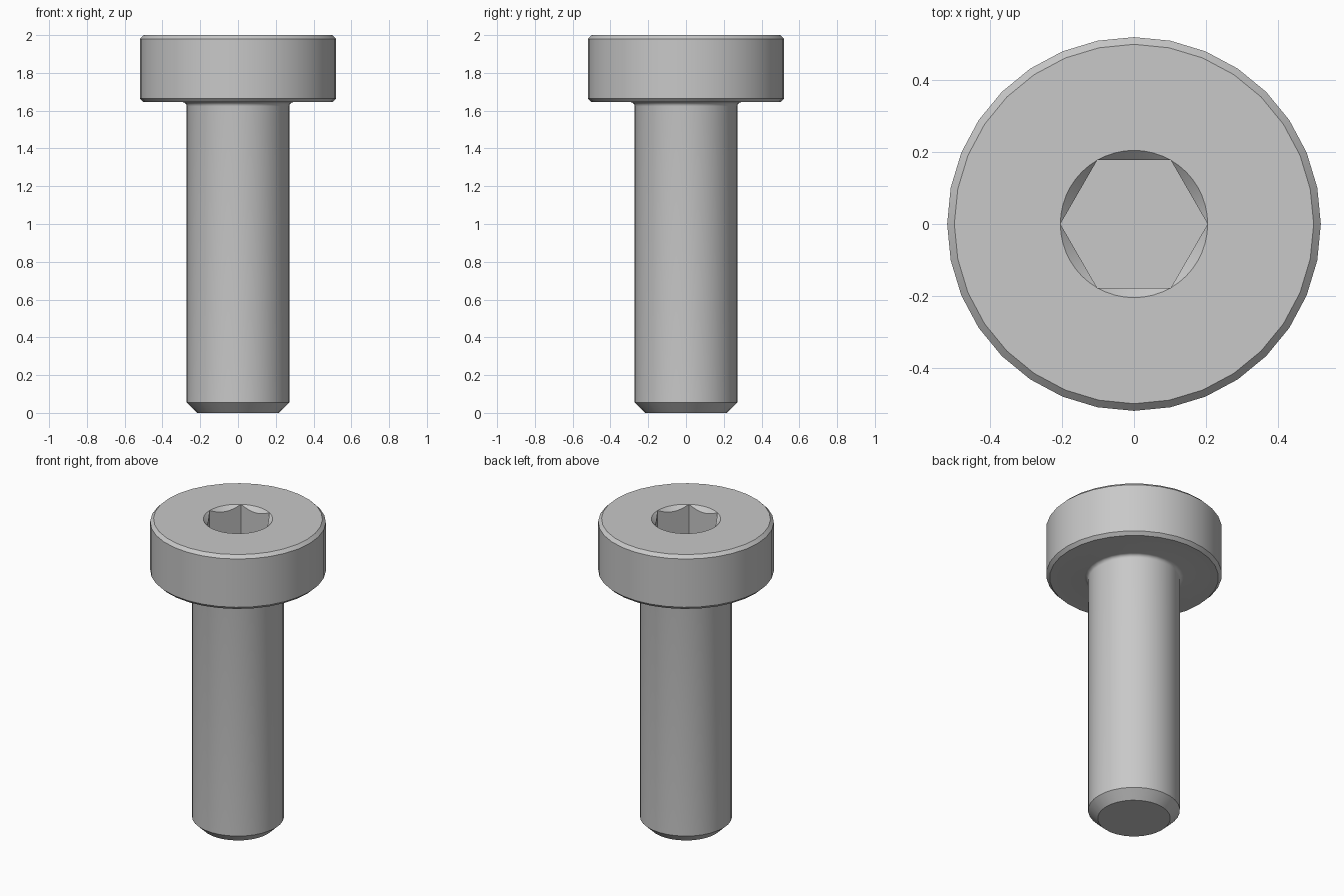
import bpy, bmesh
from math import sin, cos, pi, radians

cube = bpy.data.objects.get("Cube")
if cube:
    bpy.data.objects.remove(cube)

# Plain grey steel
steel = bpy.data.materials.new("grey steel")
steel.use_nodes = True
grey = (0.58, 0.58, 0.58, 1)
steel.diffuse_color = grey
steel.node_tree.nodes["Principled BSDF"].inputs["Base Color"].default_value = grey

SIDES, SOCKET_SIDES = 32, 48
HEAD_R, HEAD_Z, TOP, BEVEL = 0.52, 1.645, 2.0, 0.02
SHANK_R, FILLET = 0.272, 0.022
SOCKET_R, SOCKET_DEPTH = 0.205, 0.22
FLAT = SOCKET_R * cos(pi / 6)

bm = bmesh.new()


def ring(count, radius, height):
    """Loop of vertices; radius and height are functions of the angle."""
    angles = [2 * pi * i / count for i in range(count)]
    return [bm.verts.new((radius(a) * cos(a), radius(a) * sin(a), height(a))) for a in angles]


def loft(rings):
    for low, high in zip(rings, rings[1:]):
        n = len(low)
        for i in range(n):
            j = (i + 1) % n
            bm.faces.new((low[i], low[j], high[j], high[i]))


def loop_edges(loop):
    return [bm.edges.get((loop[i - 1], loop[i])) for i in range(len(loop))]


# Turned outside: chamfered tip, shank, fillet, chamfered head
profile = [(0.215, 0), (SHANK_R, 0.055)]
for k in range(6):
    a = k * pi / 10
    profile.append((SHANK_R + FILLET * (1 - cos(a)), HEAD_Z - FILLET * (1 - sin(a))))
profile += [(HEAD_R - BEVEL, HEAD_Z), (HEAD_R, HEAD_Z + BEVEL),
            (HEAD_R, TOP - BEVEL), (HEAD_R - BEVEL, TOP)]
body = [ring(SIDES, lambda a, r=r: r, lambda a, z=z: z) for r, z in profile]
loft(body)
bm.faces.new(body[0])


# Hexagonal socket with a conical lead-in that scallops its walls
def hex_radius(a):
    return FLAT / cos((a % (pi / 3)) - pi / 6)


rim = ring(SOCKET_SIDES, lambda a: SOCKET_R, lambda a: TOP)
scallop = ring(SOCKET_SIDES, hex_radius, lambda a: TOP - (SOCKET_R - hex_radius(a)))
floor = ring(SOCKET_SIDES, hex_radius, lambda a: TOP - SOCKET_DEPTH)
loft([rim, scallop, floor])
bm.faces.new(floor)

# Flat annulus between the head edge and the socket rim
bmesh.ops.triangle_fill(bm, edges=loop_edges(body[-1]) + loop_edges(rim), use_beauty=True)

bmesh.ops.remove_doubles(bm, verts=bm.verts, dist=0.0001)
bmesh.ops.recalc_face_normals(bm, faces=bm.faces)

mesh = bpy.data.meshes.new("socket_screw")
bm.to_mesh(mesh)
bm.free()
mesh.materials.append(steel)
screw = bpy.data.objects.new("socket_screw", mesh)
bpy.context.collection.objects.link(screw)

bpy.ops.object.select_all(action='DESELECT')
screw.select_set(True)
bpy.context.view_layer.objects.active = screw
bpy.ops.object.shade_smooth_by_angle(angle=radians(30))
